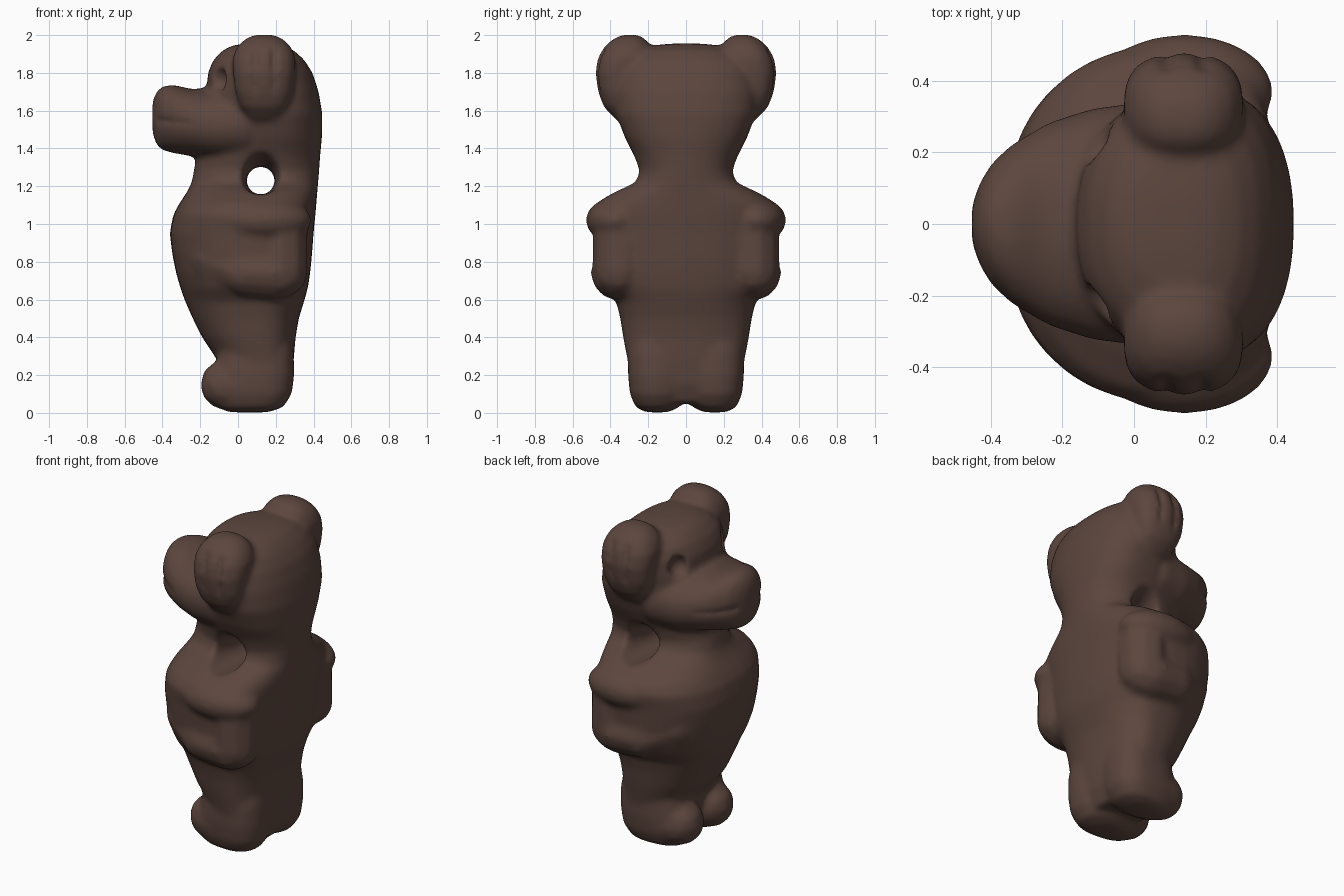
import bpy, bmesh, math
from mathutils import Vector, Matrix

cube = bpy.data.objects.get("Cube")
if cube:
    bpy.data.objects.remove(cube, do_unlink=True)

brown = bpy.data.materials.new("dark_brown")
brown.use_nodes = True
colour = (0.107, 0.061, 0.048, 1)
brown.diffuse_color = colour
brown.node_tree.nodes["Principled BSDF"].inputs["Base Color"].default_value = colour


def loft(bm, rings, power=2.4, n=40):
    """Skin closed superellipse rings: each is (centre, front, back, side) vectors."""
    loops = []
    for centre, front, back, side in rings:
        loop = []
        for i in range(n):
            a = 2 * math.pi * i / n
            c, s = math.cos(a), math.sin(a)
            u = abs(c) ** (2 / power)
            v = math.copysign(abs(s) ** (2 / power), s)
            loop.append(bm.verts.new(centre + (back if c > 0 else front) * u + side * v))
        loops.append(loop)
    faces = [bm.faces.new(loops[0][::-1]), bm.faces.new(loops[-1])]
    for a, b in zip(loops, loops[1:]):
        for i in range(n):
            j = (i + 1) % n
            faces.append(bm.faces.new((a[i], a[j], b[j], b[i])))
    bmesh.ops.recalc_face_normals(bm, faces=faces)


def upright(bm, rows, y=0, power=2.4):
    """Loft in z from rows of (z, front x, back x, half width)."""
    rings = []
    for z, x0, x1, w in rows:
        cx = x0 + (x1 - x0) * 0.62
        rings.append((Vector((cx, y, z)), Vector((x0 - cx, 0, 0)),
                      Vector((x1 - cx, 0, 0)), Vector((0, w, 0))))
    loft(bm, rings, power)


def blob(bm, centre, radii):
    bmesh.ops.create_uvsphere(bm, u_segments=32, v_segments=20, radius=1,
                              matrix=Matrix.Translation(centre) @ Matrix.Diagonal((*radii, 1)))


def limb(bm, path, r0, r1, steps=12):
    """Chain of overlapping balls along a path."""
    pts = [Vector(p) for p in path]
    total = (len(pts) - 1) * steps
    for i in range(total + 1):
        k = min(i // steps, len(pts) - 2)
        p = pts[k].lerp(pts[k + 1], i / steps - k)
        r = r0 + (r1 - r0) * i / total
        bmesh.ops.create_icosphere(bm, subdivisions=2, radius=r, matrix=Matrix.Translation(p))


def to_object(bm, name):
    mesh = bpy.data.meshes.new(name)
    bm.to_mesh(mesh)
    bm.free()
    ob = bpy.data.objects.new(name, mesh)
    bpy.context.scene.collection.objects.link(ob)
    return ob


def remesh(ob, size):
    mod = ob.modifiers.new("remesh", 'REMESH')
    mod.mode, mod.voxel_size = 'VOXEL', size


bm = bmesh.new()

# torso
upright(bm, [(0.05, -0.06, 0.24, 0.22), (0.15, -0.09, 0.28, 0.28),
             (0.28, -0.11, 0.295, 0.31), (0.40, -0.19, 0.305, 0.333),
             (0.50, -0.24, 0.322, 0.348), (0.59, -0.28, 0.35, 0.37),
             (0.66, -0.305, 0.37, 0.43), (0.74, -0.328, 0.382, 0.465),
             (0.84, -0.348, 0.392, 0.478), (0.95, -0.362, 0.40, 0.485),
             (1.05, -0.343, 0.41, 0.505), (1.11, -0.31, 0.415, 0.475),
             (1.17, -0.27, 0.42, 0.38), (1.22, -0.245, 0.425, 0.275),
             (1.28, -0.235, 0.43, 0.25)], power=2.4)

# neck and head
upright(bm, [(1.20, -0.23, 0.42, 0.26), (1.28, -0.235, 0.43, 0.252),
             (1.36, -0.22, 0.435, 0.275), (1.46, -0.19, 0.445, 0.325),
             (1.58, -0.17, 0.447, 0.37), (1.70, -0.165, 0.427, 0.38),
             (1.80, -0.16, 0.395, 0.365), (1.87, -0.13, 0.35, 0.33),
             (1.92, -0.08, 0.295, 0.26), (1.945, -0.03, 0.235, 0.18),
             (1.955, 0.04, 0.16, 0.08)], power=2.3)

# muzzle, narrowing forward
rings = []
for x, z0, z1, w in [(0.05, 1.32, 1.76, 0.345), (-0.12, 1.33, 1.72, 0.322),
                     (-0.25, 1.36, 1.715, 0.28), (-0.34, 1.375, 1.737, 0.225),
                     (-0.40, 1.39, 1.73, 0.17), (-0.432, 1.42, 1.70, 0.115),
                     (-0.453, 1.48, 1.65, 0.05)]:
    h = Vector((0, 0, (z1 - z0) / 2))
    rings.append((Vector((x, 0, (z0 + z1) / 2)), -h, h, Vector((0, w, 0))))
loft(bm, rings, 2.2)

for s in (-1, 1):
    # ears, leaning inward at the top and melting into the cheek below
    rings = []
    for z, y, hx, hy in [(1.55, 0.32, 0.08, 0.05), (1.62, 0.355, 0.125, 0.08),
                         (1.70, 0.365, 0.152, 0.10), (1.80, 0.355, 0.165, 0.125),
                         (1.88, 0.325, 0.168, 0.142), (1.94, 0.31, 0.142, 0.122),
                         (1.98, 0.30, 0.10, 0.085), (2.002, 0.295, 0.05, 0.04)]:
        rings.append((Vector((0.138, s * y, z)), Vector((-hx, 0, 0)),
                      Vector((hx, 0, 0)), Vector((0, hy, 0))))
    loft(bm, rings)
    # arms folded over the belly
    blob(bm, (0.14, s * 0.37, 1.02), (0.25, 0.16, 0.12))
    limb(bm, [(0.225, s * 0.345, 1.0), (0.23, s * 0.355, 0.75)], 0.15, 0.145)
    limb(bm, [(0.2, s * 0.36, 0.74), (0.04, s * 0.365, 0.745),
              (-0.14, s * 0.29, 0.82)], 0.147, 0.125)
    # legs and feet
    upright(bm, [(0.003, -0.05, 0.16, 0.06), (0.03, -0.11, 0.24, 0.115),
                 (0.10, -0.14, 0.285, 0.145), (0.20, -0.13, 0.298, 0.155),
                 (0.32, -0.10, 0.295, 0.155), (0.48, -0.10, 0.27, 0.12)], s * 0.152)
    limb(bm, [(-0.065, s * 0.145, 0.15), (0.03, s * 0.165, 0.14)], 0.138, 0.133)

figure = to_object(bm, "bear_figure")

# hollows: neck hole, eyes, mouth line, ear grooves
bm = bmesh.new()
rings = []
for y, r in [(-0.45, 0.125), (-0.30, 0.12), (-0.22, 0.095), (-0.12, 0.078), (0, 0.074),
             (0.12, 0.078), (0.22, 0.095), (0.30, 0.12), (0.45, 0.125)]:
    rings.append((Vector((0.12, y, 1.155 + r)),
                  Vector((-r, 0, 0)), Vector((r, 0, 0)), Vector((0, 0, r))))
loft(bm, rings, 2)
for s in (-1, 1):
    blob(bm, (-0.105, s * 0.225, 1.765), (0.055, 0.06, 0.065))
    limb(bm, [(-0.25, s * 0.283, 1.535), (-0.34, s * 0.227, 1.54),
              (-0.40, s * 0.172, 1.545), (-0.435, s * 0.115, 1.55)], 0.016, 0.02)
    for x in (0.09, 0.19):
        limb(bm, [(x, s * 0.47, 1.70), (x, s * 0.482, 1.81), (x, s * 0.44, 1.93)], 0.023, 0.022)
cutter = to_object(bm, "hollow_cutter")
cutter.hide_render = True
remesh(cutter, 0.008)

# fuse, carve and soften
remesh(figure, 0.014)
cut = figure.modifiers.new("hollows", 'BOOLEAN')
cut.operation, cut.object, cut.solver = 'DIFFERENCE', cutter, 'EXACT'
remesh(figure, 0.012)
soft = figure.modifiers.new("soften", 'SMOOTH')
soft.factor, soft.iterations = 0.5, 18

graph = bpy.context.evaluated_depsgraph_get()
mesh = bpy.data.meshes.new_from_object(figure.evaluated_get(graph))
figure.modifiers.clear()
figure.data = mesh
bpy.data.objects.remove(cutter, do_unlink=True)
mesh.materials.clear()
mesh.materials.append(brown)
mesh.shade_smooth()
